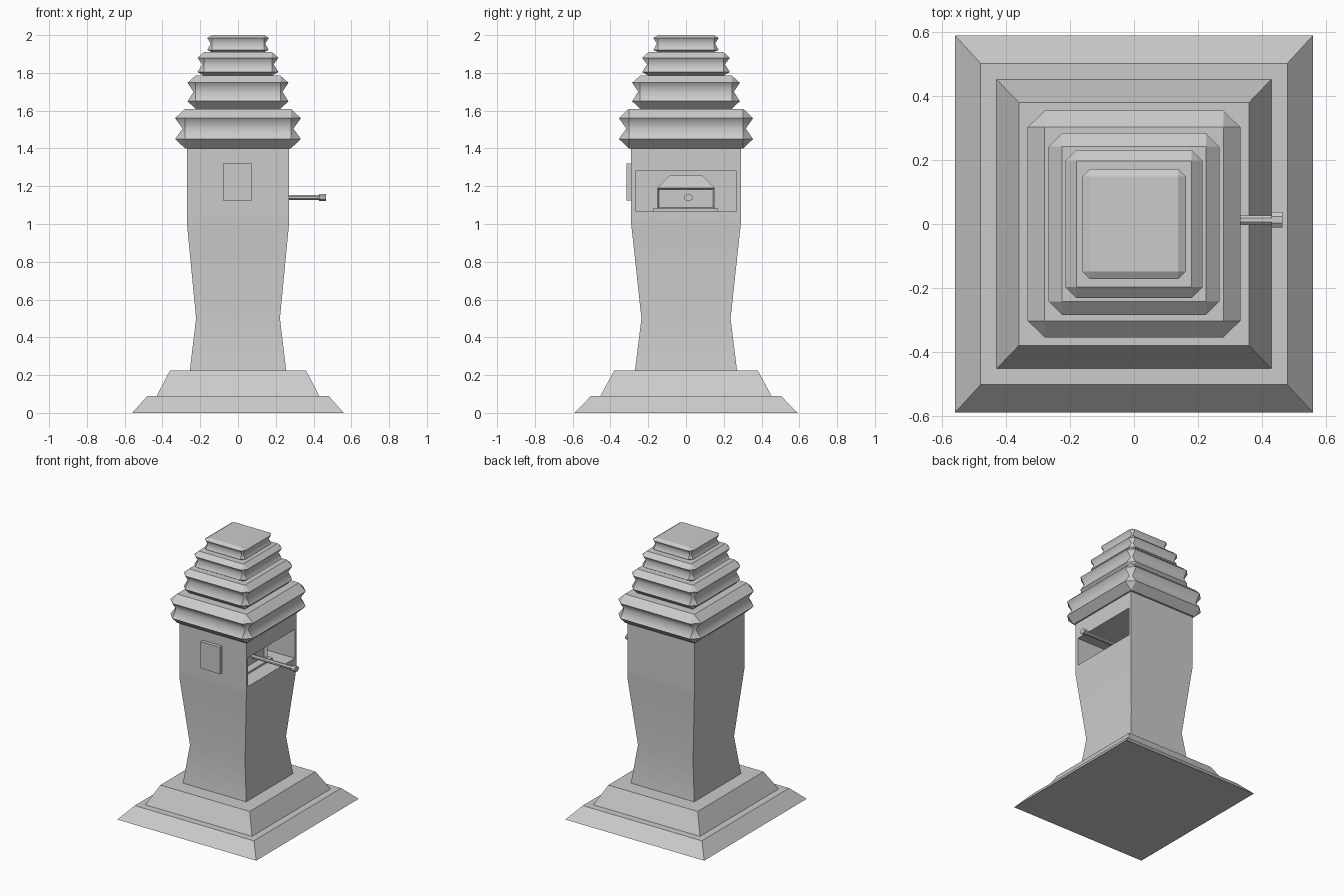
import bpy, bmesh
from math import radians, pi
from mathutils import Matrix

if "Cube" in bpy.data.objects:
    bpy.data.objects.remove(bpy.data.objects["Cube"])


def finish(bm, name, angle=None):
    bmesh.ops.remove_doubles(bm, verts=bm.verts, dist=1e-5)
    bmesh.ops.recalc_face_normals(bm, faces=bm.faces)
    me = bpy.data.meshes.new(name)
    bm.to_mesh(me)
    bm.free()
    ob = bpy.data.objects.new(name, me)
    bpy.context.collection.objects.link(ob)
    if angle:
        bpy.context.view_layer.objects.active = ob
        ob.select_set(True)
        bpy.ops.object.shade_smooth_by_angle(angle=radians(angle))
        ob.select_set(False)
    return ob


def ring(a, b, ox, oy, z):
    # rectangle whose sides are pushed out by ox, oy, leaving cut corners
    return [(a, b + oy, z), (-a, b + oy, z), (-a - ox, b, z), (-a - ox, -b, z),
            (-a, -b - oy, z), (a, -b - oy, z), (a + ox, -b, z), (a + ox, b, z)]


def rect(a, b, z, cx=0):
    return [(cx + a, b, z), (cx - a, b, z), (cx - a, -b, z), (cx + a, -b, z)]


def loft(rings):
    bm = bmesh.new()
    loops = [[bm.verts.new(p) for p in r] for r in rings]
    n = len(loops[0])
    for lo, hi in zip(loops, loops[1:]):
        for i in range(n):
            j = (i + 1) % n
            bm.faces.new((lo[i], lo[j], hi[j], hi[i]))
    bm.faces.new(loops[0])
    bm.faces.new(loops[-1])
    return bm


def box(name, x0, x1, y0, y1, z0, z1):
    bm = bmesh.new()
    bmesh.ops.create_cube(bm, size=1, matrix=Matrix.Translation(
        ((x0 + x1) / 2, (y0 + y1) / 2, (z0 + z1) / 2)) @ Matrix.Diagonal((x1 - x0, y1 - y0, z1 - z0, 1)))
    return finish(bm, name)


def rod(name, x0, x1, y, z, ry, rz, sides):
    bm = bmesh.new()
    bmesh.ops.create_cone(bm, cap_ends=True, segments=sides, radius1=1, radius2=1, depth=x1 - x0)
    bm.transform(Matrix.Translation(((x0 + x1) / 2, y, z)) @ Matrix.Diagonal((1, ry, rz, 1))
                 @ Matrix.Rotation(pi / 2, 4, 'Y') @ Matrix.Rotation(pi / sides, 4, 'Z'))
    return finish(bm, name)


# stepped plinth
finish(loft([rect(.56, .59, 0), rect(.48, .503, .09)]), "plinth_lower")
finish(loft([rect(.43, .453, .09), rect(.36, .38, .225)]), "plinth_upper")

# waisted pillar up to the sill of the opening
finish(loft([rect(.255, .27, .225), rect(.222, .236, .5), rect(.27, .29, 1.0),
             rect(.27, .29, 1.07)]), "pillar", 30)

# thin walls round the chamber, open to the right
T = .022
box("chamber_wall_front", -.27, .27, -.29, -.29 + T, 1.07, 1.28)
box("chamber_wall_back", -.27, .27, .29 - T, .29, 1.07, 1.28)
box("chamber_wall_left", -.27, -.27 + T, -.29 + T, .29 - T, 1.07, 1.28)
box("lintel_block", -.27, .27, -.29, .29, 1.28, 1.40)

# plate on the front
box("front_plate", -.08, .075, -.315, -.288, 1.125, 1.32)

# firebox inside the chamber: slab, recessed box, sloping hood
box("box_slab", -.20, .16, -.175, .17, 1.065, 1.083)
bm = loft([rect(.155, .152, 1.08, -.025), rect(.155, .152, 1.19, -.025)])
bm.normal_update()
bmesh.ops.recalc_face_normals(bm, faces=bm.faces)
front = [f for f in bm.faces if f.normal.x > .9]
bmesh.ops.inset_region(bm, faces=front, thickness=.012)
bmesh.ops.translate(bm, verts=front[0].verts, vec=(-.02, 0, 0))
finish(bm, "inner_box")
finish(loft([rect(.155, .152, 1.19, -.025), rect(.08, .082, 1.26, -.025)]), "box_hood")

# lever sticking out of the opening
rod("lever", .09, .43, .012, 1.14, .016, .014, 8)
rod("lever_knob", .43, .465, .013, 1.14, .026, .019, 8)

# four grooved roof tiers: inner half sizes, overhang x, y, heights of the five rings
tiers = [
    (.28, .303, .053, .052, (1.40, 1.45, 1.505, 1.56, 1.61)),
    (.225, .243, .042, .042, (1.61, 1.65, 1.70, 1.748, 1.785)),
    (.18, .198, .034, .034, (1.785, 1.805, 1.845, 1.88, 1.91)),
    (.138, .148, .025, .025, (1.91, 1.922, 1.955, 1.985, 2.0)),
]
for k, (a, b, ox, oy, zs) in enumerate(tiers):
    out = (0, 1, .25, 1, 0)
    bm = loft([ring(a, b, ox * t, oy * t, z) for t, z in zip(out, zs)])
    # soften only the groove line
    for f in bm.faces:
        f.smooth = True
    for e in bm.edges:
        e.smooth = all(abs(v.co.z - zs[2]) < 1e-4 for v in e.verts)
    finish(bm, f"roof_tier_{k + 1}")
